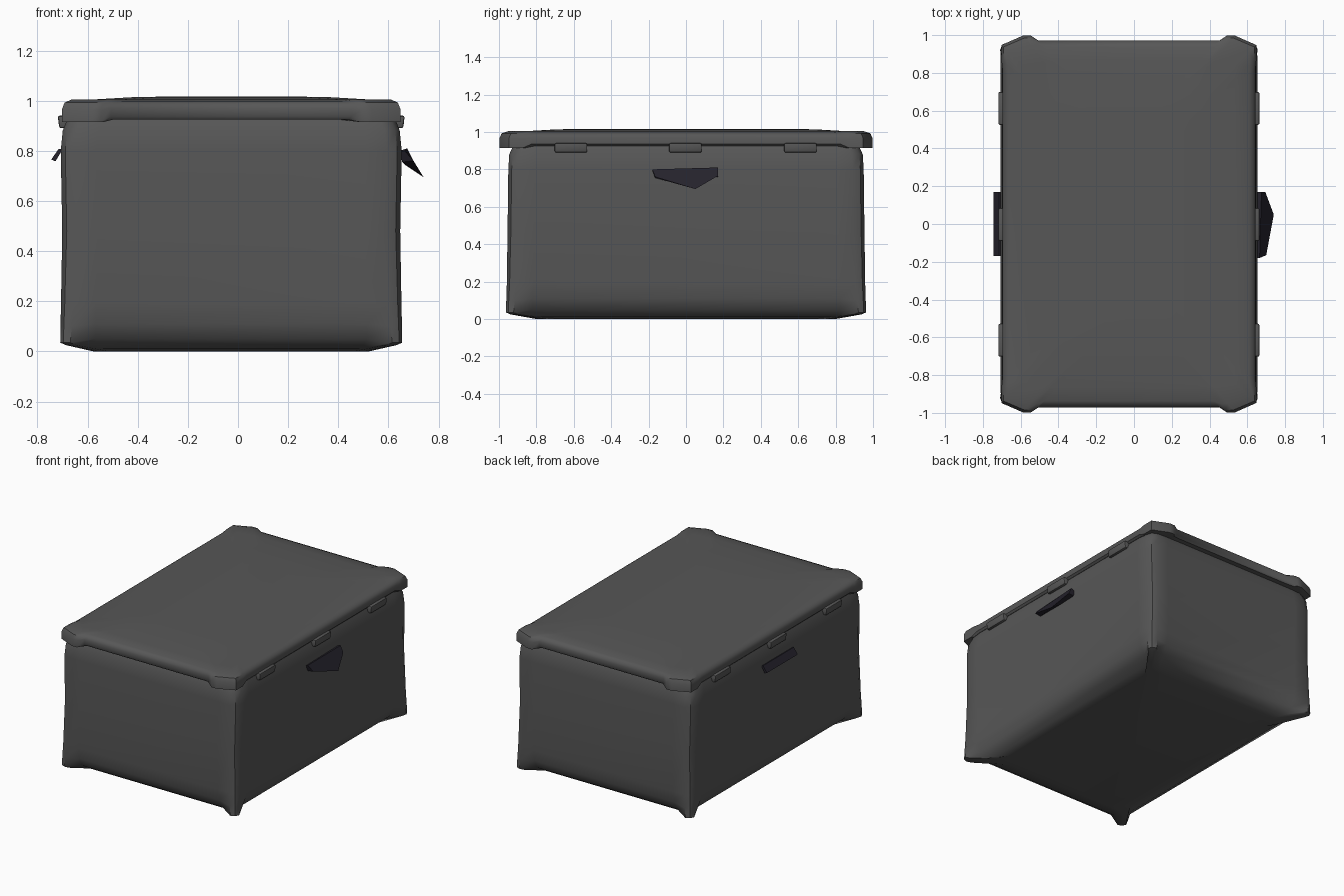
import bpy, bmesh, math

if "Cube" in bpy.data.objects:
    bpy.data.objects.remove(bpy.data.objects["Cube"])

CX = -0.027  # the box sits slightly left of the handle span


def material(name, col):
    m = bpy.data.materials.new(name)
    m.diffuse_color = (*col, 1)
    m.use_nodes = True
    m.node_tree.nodes["Principled BSDF"].inputs["Base Color"].default_value = m.diffuse_color
    return m


GREY = material("dark grey plastic", (0.095, 0.095, 0.095))
BLACK = material("blue black handle", (0.018, 0.016, 0.025))


def finish(name, bm, mat, smooth=40):
    bmesh.ops.recalc_face_normals(bm, faces=bm.faces)
    me = bpy.data.meshes.new(name)
    bm.to_mesh(me)
    bm.free()
    ob = bpy.data.objects.new(name, me)
    bpy.context.collection.objects.link(ob)
    me.materials.append(mat)
    bpy.ops.object.select_all(action='DESELECT')
    ob.select_set(True)
    bpy.context.view_layer.objects.active = ob
    if smooth:
        bpy.ops.object.shade_smooth_by_angle(angle=math.radians(smooth))
    return ob


def ring(quad):
    """Mirror one quadrant (side to end) into a closed outline."""
    pts = list(quad)
    pts += [(-x, y, z) for x, y, z in reversed(quad)]
    pts += [(-x, -y, z) for x, y, z in quad]
    pts += [(x, -y, z) for x, y, z in reversed(quad)]
    return pts


def loft(name, quads, mat):
    bm = bmesh.new()
    rings = [[bm.verts.new((x + CX, y, z)) for x, y, z in ring(q)] for q in quads]
    n = len(rings[0])
    for a, b in zip(rings, rings[1:]):
        for i in range(n):
            j = (i + 1) % n
            bm.faces.new((a[i], a[j], b[j], b[i]))
    bm.faces.new(rings[0])
    bm.faces.new(rings[-1])
    return finish(name, bm, mat)


def body_quad(mx, my, mz, cx, cy, cz, r):
    """Side edge mx/my at height mz, corner guard cx/cy at height cz."""
    return [(mx, cy - 0.14, mz), (cx, cy - r, cz),
            (cx - 0.3 * r, cy - 0.3 * r, cz),
            (cx - r, cy, cz), (cx - 0.14, my, mz)]


# Tub: rolled-under bottom edges with standing corner guards
loft("tub", [body_quad(*p) for p in [
    (0.50, 0.76, 0.0, 0.55, 0.80, 0.0, 0.06),
    (0.57, 0.85, 0.012, 0.66, 0.94, 0.025, 0.04),
    (0.63, 0.91, 0.05, 0.682, 0.962, 0.035, 0.04),
    (0.66, 0.94, 0.11, 0.681, 0.961, 0.10, 0.045),
    (0.673, 0.952, 0.19, 0.679, 0.958, 0.19, 0.05),
    (0.672, 0.952, 0.48, 0.674, 0.954, 0.48, 0.06),
    (0.680, 0.950, 0.80, 0.680, 0.950, 0.80, 0.06),
    (0.672, 0.945, 0.88, 0.672, 0.945, 0.88, 0.06),
    (0.655, 0.925, 0.925, 0.655, 0.925, 0.925, 0.06)]], GREY)


def lid_quad(s, z, cz, bulge):
    """Lid outline inset by s; the corner caps stand out by bulge."""
    x, y, b = 0.67 - s, 0.972 - s, bulge
    return [(x, y - 0.15, z), (x + 0.2 * b, y - 0.10, cz),
            (x + 0.2 * b, y - 0.025, cz), (x - 0.11, y + b, cz),
            (x - 0.15, y + b, cz), (x - 0.19, y, z)]


# Lid with bevelled rim and raised corner caps
loft("lid", [lid_quad(*p) for p in [
    (0.05, 0.925, 0.925, 0.0),
    (0.012, 0.925, 0.915, 0.018),
    (0.0, 0.937, 0.915, 0.026),
    (0.0, 0.970, 0.965, 0.026),
    (0.010, 0.988, 0.992, 0.024),
    (0.035, 0.998, 1.004, 0.014),
    (0.11, 1.004, 1.004, 0.0),
    (0.28, 1.014, 1.014, 0.0),
    (0.45, 1.017, 1.017, 0.0)]], GREY)


def prism(name, profile, mat, y0, y1, bevel=0.0):
    """Extrude an x-z profile from y0 to y1."""
    bm = bmesh.new()
    a = [bm.verts.new((x, y0, z)) for x, z in profile]
    b = [bm.verts.new((x, y1, z)) for x, z in profile]
    n = len(a)
    for i in range(n):
        bm.faces.new((a[i], a[(i + 1) % n], b[(i + 1) % n], b[i]))
    bm.faces.new(a)
    bm.faces.new(b)
    if bevel:
        bmesh.ops.bevel(bm, geom=bm.edges[:], offset=bevel, segments=2,
                        affect='EDGES', profile=0.5)
    return finish(name, bm, mat)


# Hinges and latches, three on each long side
for side, label in ((1, "latch"), (-1, "hinge")):
    for y in (-0.615, -0.003, 0.612):
        prof = [(CX + side * x, z) for x, z in
                ((0.64, 0.94), (0.692, 0.94), (0.686, 0.89), (0.64, 0.89))]
        prism(label, prof, GREY, y - 0.087, y + 0.087, 0.008)

# Left handle: a thin tilted bar
prism("left_handle", [(-0.700, 0.805), (-0.715, 0.808), (-0.745, 0.765),
                      (-0.728, 0.758)], BLACK, -0.17, 0.17)

# Right handle: a pointed flap tilted outwards
bm = bmesh.new()
outer = [(0.665, -0.18, 0.80), (0.675, 0.17, 0.81), (0.695, 0.17, 0.765),
         (0.74, 0.05, 0.695), (0.70, -0.165, 0.76)]
inner = [(0.645, -0.18, 0.795), (0.645, 0.17, 0.80), (0.655, 0.17, 0.76),
         (0.665, 0.05, 0.745), (0.655, -0.165, 0.755)]
a = [bm.verts.new(p) for p in outer]
b = [bm.verts.new(p) for p in inner]
for i in range(5):
    bm.faces.new((a[i], a[(i + 1) % 5], b[(i + 1) % 5], b[i]))
bm.faces.new(a)
bm.faces.new(b)
finish("right_handle", bm, BLACK, 0)
